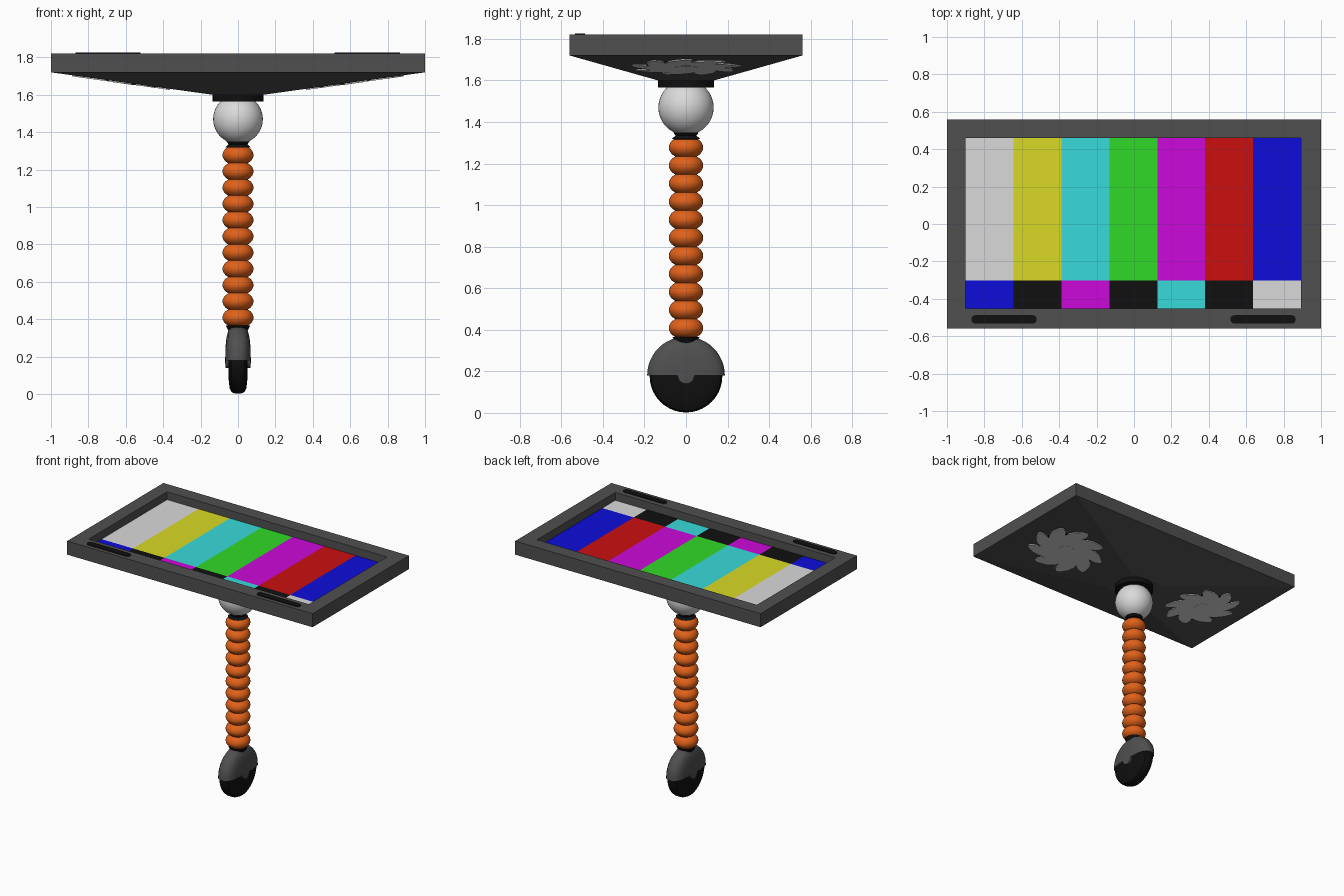
import bpy, bmesh, math
from mathutils import Matrix, Vector

old = bpy.data.objects.get("Cube")
if old:
    bpy.data.objects.remove(old)


def material(name, r, g, b):
    m = bpy.data.materials.new(name)
    m.use_nodes = True
    m.diffuse_color = (r, g, b, 1)
    m.node_tree.nodes["Principled BSDF"].inputs["Base Color"].default_value = (r, g, b, 1)
    return m


white = material("white", .7, .7, .7)
yellow = material("yellow", .7, .7, .02)
cyan = material("cyan", .04, .7, .7)
green = material("green", .03, .7, .02)
magenta = material("magenta", .6, .003, .7)
red = material("red", .6, .005, .005)
blue = material("blue", .004, .004, .7)
black = material("black", .005, .005, .005)
grey = material("grey", .08, .08, .08)
orange = material("orange", .75, .12, .01)


def finish(name, bm, mats, smooth=False):
    bmesh.ops.recalc_face_normals(bm, faces=bm.faces)
    mesh = bpy.data.meshes.new(name)
    bm.to_mesh(mesh)
    bm.free()
    for m in mats:
        mesh.materials.append(m)
    ob = bpy.data.objects.new(name, mesh)
    bpy.context.collection.objects.link(ob)
    if smooth:
        bpy.ops.object.select_all(action='DESELECT')
        ob.select_set(True)
        bpy.context.view_layer.objects.active = ob
        bpy.ops.object.shade_smooth_by_angle(angle=math.radians(40))
    return ob


def lathe(name, profile, mat, axis='Z', centre=0, turn=math.tau, steps=40):
    """Spin (radius, height) points about Z, or about X at height centre."""
    bm = bmesh.new()
    if axis == 'Z':
        pts, ax = [(r, 0, h) for r, h in profile], (0, 0, 1)
    else:
        pts, ax = [(h, r, centre) for r, h in profile], (1, 0, 0)
    vs = [bm.verts.new(p) for p in pts]
    es = [bm.edges.new(pair) for pair in zip(vs, vs[1:])]
    bmesh.ops.spin(bm, geom=vs + es, cent=(0, 0, centre), axis=ax, angle=turn, steps=steps)
    bmesh.ops.remove_doubles(bm, verts=bm.verts, dist=.0005)
    bmesh.ops.holes_fill(bm, edges=[e for e in bm.edges if e.is_boundary])
    return finish(name, bm, [mat], True)


def prism(name, outline, height, mat):
    """Raise a flat outline; height gives the bottom and top z for each x."""
    bm = bmesh.new()
    low, high = [[bm.verts.new((x, y, height(x)[i])) for x, y in outline] for i in (0, 1)]
    bm.faces.new(low)
    bm.faces.new(high)
    n = len(outline)
    for i in range(n):
        j = (i + 1) % n
        bm.faces.new((low[i], low[j], high[j], high[i]))
    return finish(name, bm, [mat])


def rect(bm, x0, x1, y0, y1, z):
    return [bm.verts.new(p) for p in ((x0, y0, z), (x1, y0, z), (x1, y1, z), (x0, y1, z))]


# Housing: tapered back, straight rim and sunken opening
LEFT, RIGHT, FRONT, BACK, SCREEN = -.9, .893, -.452, .46, 1.762
bm = bmesh.new()
loops = [rect(bm, -.135, .135, -.135, .135, 1.6),
         rect(bm, -1, 1, -.56, .56, 1.72),
         rect(bm, -1, 1, -.56, .56, 1.82),
         rect(bm, LEFT, RIGHT, FRONT, BACK, 1.82),
         rect(bm, LEFT, RIGHT, FRONT, BACK, SCREEN - .002)]
for a, b in zip(loops, loops[1:]):
    for i in range(4):
        j = (i + 1) % 4
        bm.faces.new((a[i], a[j], b[j], b[i]))
bm.faces.new(loops[0])
bm.faces.new(loops[-1])
finish("screen_housing", bm, [grey])

# Screen: colour bars in two rows
palette = [white, yellow, cyan, green, magenta, red, blue, black]
rows = [(FRONT, -.302, [6, 7, 4, 7, 2, 7, 0]), (-.302, BACK, range(7))]
bm = bmesh.new()
step = (RIGHT - LEFT) / 7
for y0, y1, colours in rows:
    for i, c in enumerate(colours):
        x = LEFT + i * step
        bm.faces.new(rect(bm, x, x + step, y0, y1, SCREEN)).material_index = c
bmesh.ops.remove_doubles(bm, verts=bm.verts, dist=.0005)
finish("screen_bars", bm, palette)


# Speaker slots on the front rim
def slot(x0, x1, y, r):
    out = []
    for cx, start in ((x1 - r, -90), (x0 + r, 90)):
        for k in range(9):
            a = math.radians(start + k * 22.5)
            out.append((cx + r * math.cos(a), y + r * math.sin(a)))
    return out


for side, x0, x1 in (("right", -.87, -.52), ("left", .515, .865)):
    prism(side + "_speaker", slot(x0, x1, -.51, .023), lambda x: (1.815, 1.825), black)


# Fans lying on the sloping underside
def under(offset):
    def span(x):
        z = 1.6 + (abs(x) - .135) / .865 * .12
        return z - offset, z + .002
    return span


def circle(cx, r, n=32):
    return [(cx + r * math.cos(math.tau * k / n), r * math.sin(math.tau * k / n)) for k in range(n)]


def blade(cx, sign, turn, stations=8):
    edges = ([], [])
    for k in range(stations + 1):
        t = k / stations
        r = .03 + .235 * t
        half = .012 + .05 * math.sin(math.pi * t ** 1.5) ** .7 if k < stations else .012
        for edge, s in zip(edges, (-1, 1)):
            a = turn + .75 * t + s * half / r
            edge.append((cx + sign * r * math.cos(a), r * math.sin(a)))
    return edges[0] + edges[1][::-1]


for side, sign in (("right", -1), ("left", 1)):
    cx = sign * .62
    prism(side + "_fan_well", circle(cx, .2), under(.003), black)
    prism(side + "_fan_hub", circle(cx, .055), under(.007), white)
    for k in range(9):
        prism(f"{side}_fan_blade_{k + 1}", blade(cx, sign, math.tau * k / 9), under(.006), white)

# Ball joint with its mount and collars
lathe("mount_disc", [(0, 1.565), (.135, 1.565), (.135, 1.602), (0, 1.602)], black)
ball = [(.133 * math.sin(math.pi * k / 20), 1.47 - .133 * math.cos(math.pi * k / 20)) for k in range(21)]
lathe("ball_joint", ball, white)
lathe("upper_collar", [(0, 1.31), (.068, 1.318), (.05, 1.335), (.062, 1.35), (0, 1.35)], black)
lathe("lower_collar", [(0, .33), (.05, .335), (.065, .365), (0, .37)], black)

# Ribbed neck: one bulge per rib
RIBS, BASE, PITCH = 11, .365, .0869
neck = [(0, BASE)]
for rib in range(RIBS):
    for k in range(9):
        bulge = math.sin(math.pi * k / 8) ** .7
        neck.append((.052 + .031 * bulge, BASE + PITCH * (rib + k / 8)))
neck.append((0, BASE + PITCH * RIBS))
lathe("ribbed_neck", neck, orange)


# Wheel, half-round cover and axle hub
def both_sides(half):
    return half + [(r, -x) for r, x in reversed(half)]


lathe("wheel", both_sides([(0, .05), (.1, .05), (.145, .045), (.167, .034), (.175, .015)]),
      black, 'X', .177)
lathe("wheel_cover", both_sides([(0, .068), (.07, .067), (.12, .062), (.155, .053), (.178, .036), (.187, .015)]),
      grey, 'X', .18, math.pi, 24)
lathe("axle_hub", both_sides([(0, .069), (.04, .067)]), grey, 'X', .18)
